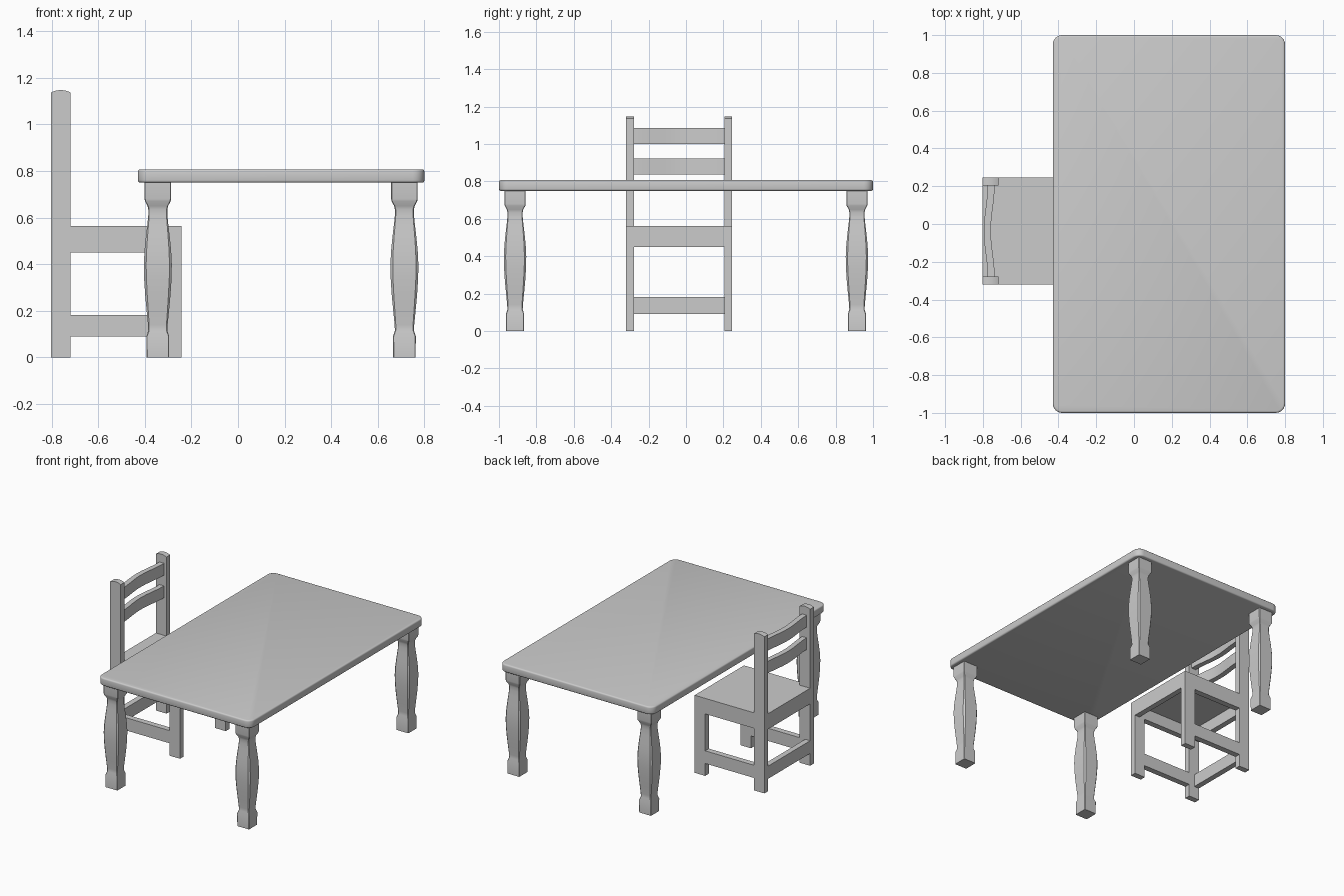
import bpy, bmesh, math

if "Cube" in bpy.data.objects:
    bpy.data.objects.remove(bpy.data.objects["Cube"])


def finish(name, bm, smooth=None):
    bmesh.ops.recalc_face_normals(bm, faces=bm.faces)
    me = bpy.data.meshes.new(name)
    bm.to_mesh(me)
    bm.free()
    ob = bpy.data.objects.new(name, me)
    bpy.context.collection.objects.link(ob)
    if smooth:
        bpy.ops.object.select_all(action='DESELECT')
        ob.select_set(True)
        bpy.context.view_layer.objects.active = ob
        bpy.ops.object.shade_smooth_by_angle(angle=math.radians(smooth))
    return ob


def box_bm(x0, x1, y0, y1, z0, z1):
    bm = bmesh.new()
    bmesh.ops.create_cube(bm, size=1)
    for v in bm.verts:
        v.co = ((x0 + x1) / 2 + v.co.x * (x1 - x0),
                (y0 + y1) / 2 + v.co.y * (y1 - y0),
                (z0 + z1) / 2 + v.co.z * (z1 - z0))
    return bm


def box(name, *dims):
    return finish(name, box_bm(*dims))


def prism(name, pts, offset, smooth=None):
    # extrude a closed outline of 3D points along an offset
    bm = bmesh.new()
    face = bm.faces.new([bm.verts.new(p) for p in pts])
    ext = bmesh.ops.extrude_face_region(bm, geom=[face], use_keep_orig=True)
    bmesh.ops.translate(bm, vec=offset,
                        verts=[g for g in ext['geom'] if isinstance(g, bmesh.types.BMVert)])
    return finish(name, bm, smooth)


# Table top with rounded corners and softened rims
bm = box_bm(-0.43, 0.80, -1, 1, 0.75, 0.807)
upright = [e for e in bm.edges if abs(e.verts[0].co.z - e.verts[1].co.z) > 0.01]
bmesh.ops.bevel(bm, geom=upright, offset=0.05, segments=6, profile=0.5, affect='EDGES')
rims = [e for e in bm.edges if abs(e.verts[0].co.z - e.verts[1].co.z) < 0.001]
bmesh.ops.bevel(bm, geom=rims, offset=0.01, segments=3, profile=0.5, affect='EDGES')
finish("table_top", bm, 40)

# Shaped square table legs: (height, half width, corner softening)
LEG = [(0, .048, .003), (.09, .049, .003), (.115, .041, .004), (.14, .042, .005),
       (.20, .048, .007), (.27, .0545, .009), (.34, .059, .010), (.40, .060, .010),
       (.46, .057, .009), (.52, .051, .007), (.57, .045, .005), (.61, .041, .004),
       (.635, .041, .004), (.65, .044, .003), (.67, .055, .003), (.68, .057, .003),
       (.752, .057, .003)]


def table_leg(name, cx, cy):
    bm = bmesh.new()
    rings = []
    for z, h, c in LEG:
        k = h - c
        ring = [(h, -k), (h, k), (k, h), (-k, h), (-h, k), (-h, -k), (-k, -h), (k, -h)]
        rings.append([bm.verts.new((cx + x, cy + y, z)) for x, y in ring])
    for a, b in zip(rings, rings[1:]):
        for i in range(8):
            j = (i + 1) % 8
            bm.faces.new((a[i], a[j], b[j], b[i]))
    bm.faces.new(rings[0])
    bm.faces.new(rings[-1])
    finish(name, bm, 30)


for sx, cx in (("left", -0.344), ("right", 0.714)):
    for sy, cy in (("front", -0.914), ("back", 0.914)):
        table_leg(f"table_leg_{sy}_{sx}", cx, cy)

# Chair dimensions: back, front, sides, post depth and thickness
XB, XF, Y0, Y1, D, T = -0.803, -0.242, -0.32, 0.247, 0.085, 0.042

# Chair sides: arched back post, front leg, apron and stretcher
for side, ya in (("near", Y0), ("far", Y1 - T)):
    yb = ya + T
    outline = [(XB, ya, 0), (XB + D, ya, 0)]
    for i in range(9):
        t = 1 - i / 8
        outline.append((XB + D * t, ya, 1.137 + 0.01 * (1 - (2 * t - 1) ** 2)))
    prism(f"chair_back_post_{side}", outline, (0, T, 0), 30)
    box(f"chair_front_leg_{side}", XF - D, XF, ya, yb, 0, 0.535)
    box(f"chair_side_apron_{side}", XB + D, XF - D, ya, yb, 0.45, 0.535)
    box(f"chair_side_stretcher_{side}", XB + D, XF - D, ya, yb, 0.09, 0.182)

# Cross rails and seat board notched around the back posts
box("chair_back_apron", XB, XB + 0.04, Y0 + T, Y1 - T, 0.45, 0.535)
box("chair_front_apron", XF - 0.04, XF, Y0 + T, Y1 - T, 0.45, 0.535)
box("chair_back_stretcher", XB, XB + 0.04, Y0 + T, Y1 - T, 0.09, 0.182)
seat = [(XB, Y0 + T), (XB + D, Y0 + T), (XB + D, Y0), (XF, Y0),
        (XF, Y1), (XB + D, Y1), (XB + D, Y1 - T), (XB, Y1 - T)]
prism("chair_seat", [(x, y, 0.535) for x, y in seat], (0, 0, 0.028))

# Back slats bowed away from the sitter
N = 20
for name, z0, z1 in (("upper", 1.0, 1.086), ("lower", 0.836, 0.922)):
    path = []
    for i in range(N + 1):
        t = i / N
        bow = 0.5 - 0.5 * math.cos(2 * math.pi * t)
        path.append((-0.775 - 0.02 * bow, Y0 + T + t * (Y1 - Y0 - 2 * T)))
    ring = path + [(x + 0.037, y) for x, y in reversed(path)]
    prism(f"chair_back_slat_{name}", [(x, y, z0) for x, y in ring], (0, 0, z1 - z0), 30)
